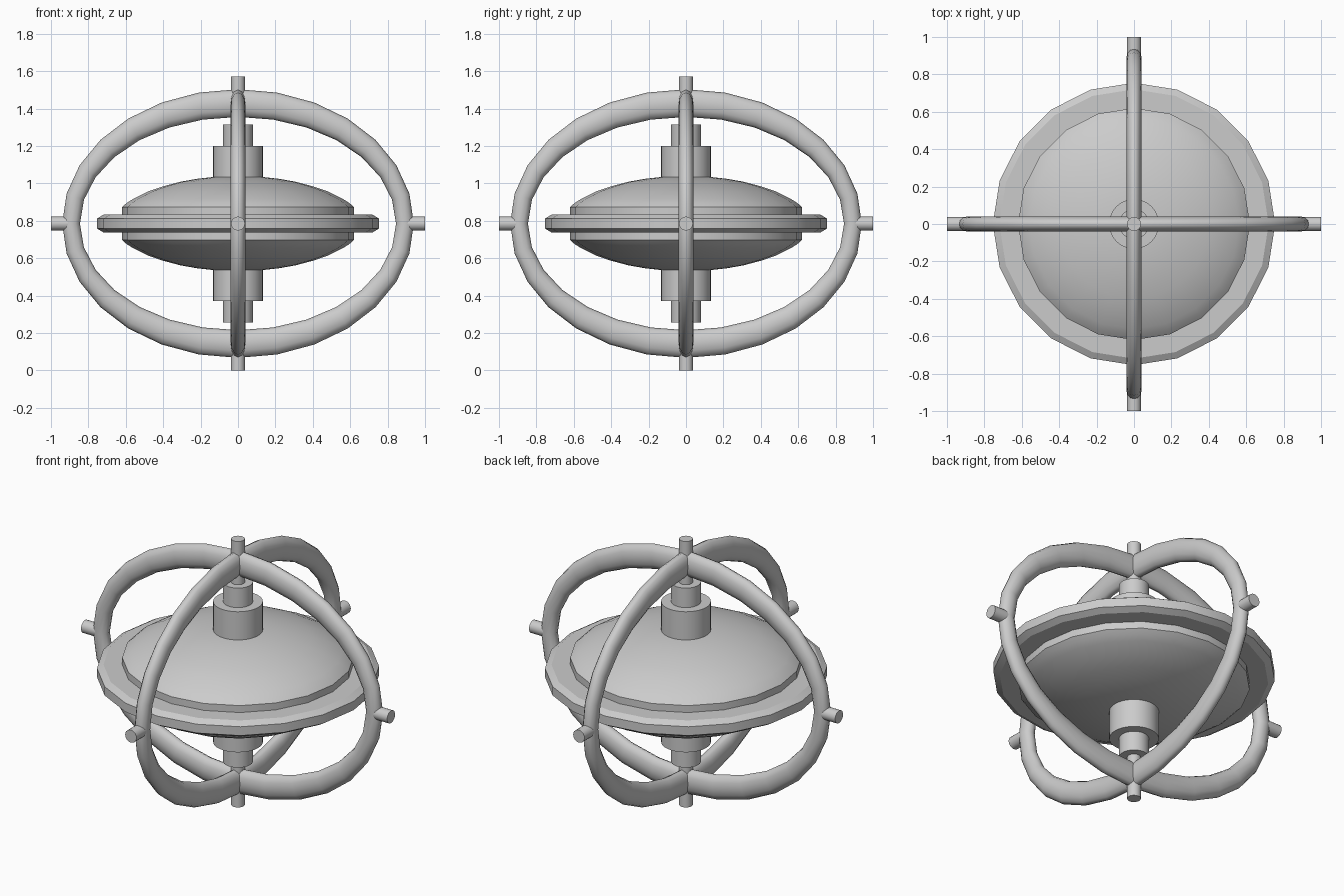
import bpy, bmesh, math
from math import sin, cos, pi
from mathutils import Matrix

if "Cube" in bpy.data.objects:
    bpy.data.objects.remove(bpy.data.objects["Cube"])

CZ = 0.785  # height of the centre


def finish(name, bm, angle=30):
    bmesh.ops.recalc_face_normals(bm, faces=bm.faces)
    mesh = bpy.data.meshes.new(name)
    bm.to_mesh(mesh)
    bm.free()
    obj = bpy.data.objects.new(name, mesh)
    bpy.context.collection.objects.link(obj)
    bpy.ops.object.select_all(action='DESELECT')
    obj.select_set(True)
    bpy.context.view_layer.objects.active = obj
    bpy.ops.object.shade_smooth_by_angle(angle=math.radians(angle))
    return obj


def lathe(name, half, segs):
    """Revolve a (radius, height) half profile, mirrored below the centre."""
    prof = half + [(r, -h) for r, h in reversed(half)]
    bm = bmesh.new()
    rings = [[bm.verts.new((r * cos(2 * pi * i / segs), r * sin(2 * pi * i / segs), CZ + h))
              for i in range(segs)] for r, h in prof]
    for a, b in zip(rings, rings[1:]):
        for i in range(segs):
            j = (i + 1) % segs
            bm.faces.new((a[i], a[j], b[j], b[i]))
    bm.faces.new(rings[0])
    bm.faces.new(rings[-1])
    return finish(name, bm)


def oval_ring(name, turn, segs=28, sides=12):
    """Upright oval ring whose tube is thicker at top and bottom."""
    bm = bmesh.new()
    rot = Matrix.Rotation(turn, 3, 'Z')
    grid = []
    for i in range(segs):
        t = 2 * pi * i / segs
        loop = []
        for k in range(sides):
            p = 2 * pi * k / sides
            v = bm.verts.new((cos(t) * (0.8925 + 0.0475 * cos(p)), 0.04 * sin(p),
                              CZ + sin(t) * (0.644 + 0.074 * cos(p))))
            v.co = rot @ v.co
            loop.append(v)
        grid.append(loop)
    for i in range(segs):
        a, b = grid[i], grid[(i + 1) % segs]
        for k in range(sides):
            m = (k + 1) % sides
            bm.faces.new((a[k], a[m], b[m], b[k]))
    return finish(name, bm, 60)


# Spinning disc: bevelled rim, step and shallow domes
lathe("flywheel", [(0.08, 0.25), (0.13, 0.249), (0.22, 0.239), (0.31, 0.223), (0.40, 0.199),
                   (0.48, 0.172), (0.56, 0.132), (0.595, 0.11), (0.62, 0.088),
                   (0.62, 0.047), (0.72, 0.047), (0.755, 0.026)], 20)

# Stepped hub and through axle
lathe("hub", [(0.133, 0.415)], 32)
lathe("hub_collar", [(0.08, 0.53)], 32)
lathe("axle", [(0.037, CZ)], 20)

# Two crossed cage rings
oval_ring("cage_ring_x", 0)
oval_ring("cage_ring_y", pi / 2)

# Four side pegs
for n in range(4):
    bm = bmesh.new()
    m = (Matrix.Rotation(n * pi / 2, 4, 'Z') @ Matrix.Translation((0.94, 0, CZ))
         @ Matrix.Rotation(pi / 2, 4, 'Y'))
    bmesh.ops.create_cone(bm, cap_ends=True, segments=20, radius1=0.037, radius2=0.037,
                          depth=0.12, matrix=m)
    finish(f"side_peg_{n + 1}", bm)
